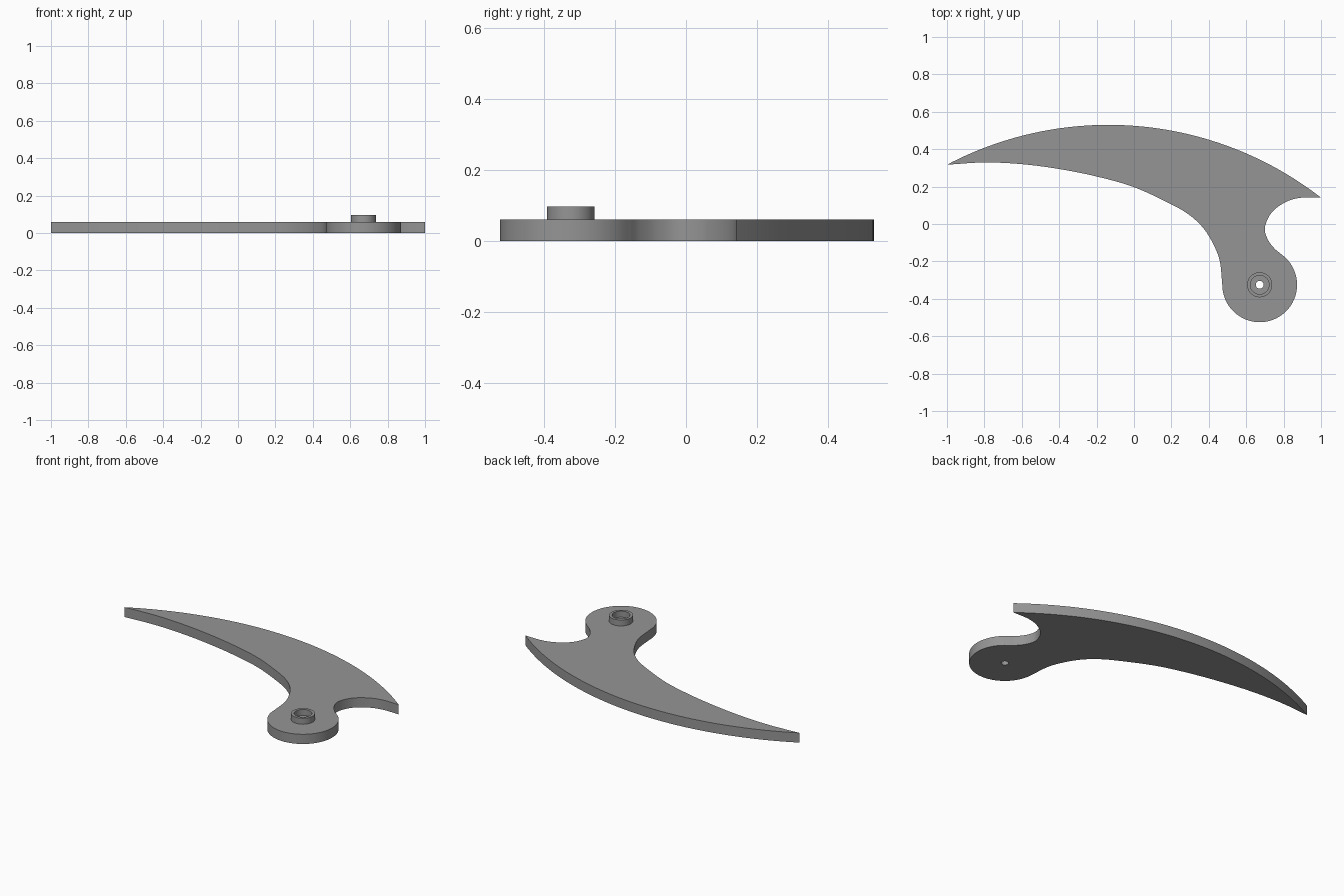
import bpy, bmesh, math
from mathutils import Vector

if "Cube" in bpy.data.objects:
    bpy.data.objects.remove(bpy.data.objects["Cube"])

grey = bpy.data.materials.new("grey")
grey.diffuse_color = (0.3, 0.3, 0.3, 1)
grey.use_nodes = True
grey.node_tree.nodes["Principled BSDF"].inputs["Base Color"].default_value = grey.diffuse_color

THICK, TOP = 0.06, 0.097
PIVOT = Vector((0.672, -0.325))


def arc(c, r, a0, a1, n):
    """Points on an arc, angles in degrees."""
    return [Vector((c[0] + r * math.cos(math.radians(a0 + (a1 - a0) * i / n)),
                    c[1] + r * math.sin(math.radians(a0 + (a1 - a0) * i / n))))
            for i in range(n + 1)]


def circle(r, n=48):
    return arc(PIVOT, r, 0, 360, n)[:-1]


def smooth_path(points, steps=7):
    """Catmull-Rom curve through the given points."""
    p = [Vector(q) for q in points]
    p = [2 * p[0] - p[1]] + p + [2 * p[-1] - p[-2]]
    out = []
    for a, b, c, d in zip(p, p[1:], p[2:], p[3:]):
        for i in range(steps):
            t = i / steps
            out.append(0.5 * (2 * b + (c - a) * t + (2 * a - 5 * b + 4 * c - d) * t * t
                              + (3 * b - a - 3 * c + d) * t ** 3))
    return out + [p[-2]]


def plate(name, loops, z0, z1, open_bottom=False):
    """Extrude a flat outline, with holes, from z0 to z1."""
    cu = bpy.data.curves.new(name, 'CURVE')
    cu.dimensions, cu.fill_mode = '2D', 'BOTH'
    cu.extrude = (z1 - z0) / 2
    for loop in loops:
        s = cu.splines.new('POLY')
        s.points.add(len(loop) - 1)
        for pt, v in zip(s.points, loop):
            pt.co = (v.x, v.y, 0, 1)
        s.use_cyclic_u = True
    tmp = bpy.data.objects.new(name + "_outline", cu)
    bpy.context.collection.objects.link(tmp)
    bpy.context.view_layer.update()
    me = bpy.data.meshes.new_from_object(
        tmp.evaluated_get(bpy.context.evaluated_depsgraph_get()))
    bpy.data.objects.remove(tmp)
    bm = bmesh.new()
    bm.from_mesh(me)
    bmesh.ops.translate(bm, verts=bm.verts, vec=(0, 0, (z0 + z1) / 2))
    bmesh.ops.remove_doubles(bm, verts=bm.verts, dist=1e-5)
    bmesh.ops.recalc_face_normals(bm, faces=bm.faces)
    if open_bottom:
        bmesh.ops.delete(bm, geom=[f for f in bm.faces if f.normal.z < -0.9], context='FACES')
    bm.to_mesh(me)
    bm.free()
    me.materials.clear()
    me.materials.append(grey)
    ob = bpy.data.objects.new(name, me)
    bpy.context.collection.objects.link(ob)
    bpy.ops.object.select_all(action='DESELECT')
    ob.select_set(True)
    bpy.context.view_layer.objects.active = ob
    bpy.ops.object.shade_smooth_by_angle(angle=math.radians(30))
    return ob


# Blade outline: outer arc, hooked notch, round pivot end, inner curve
R, cx, cy = 1.855, -0.137, -1.325
a_left = math.degrees(math.atan2(0.317 - cy, -1 - cx))
a_right = math.degrees(math.atan2(0.14 - cy, 1 - cx))
outer = arc((cx, cy), R, a_left, a_right, 60)
notch = smooth_path([outer[-1], (0.89, 0.14), (0.807, 0.115), (0.735, 0.06), (0.7, -0.018),
                     (0.714, -0.08), (0.75, -0.13), (0.787, -0.161)])
pivot_end = arc(PIVOT, 0.2, 55, -180, 48)
inner = smooth_path([pivot_end[-1], (0.459, -0.2), (0.425, -0.11), (0.373, -0.025),
                     (0.3, 0.045), (0.2, 0.105), (0, 0.197), (-0.2, 0.254), (-0.4, 0.294),
                     (-0.6, 0.32), (-0.8, 0.329), outer[0]])
outline = outer + notch[1:-1] + pivot_end + inner[1:-1]

plate("blade", [outline, circle(0.021)], 0, THICK)

# Raised collar around the pivot hole
plate("pivot_collar", [circle(0.067), circle(0.05)], THICK, TOP, open_bottom=True)
